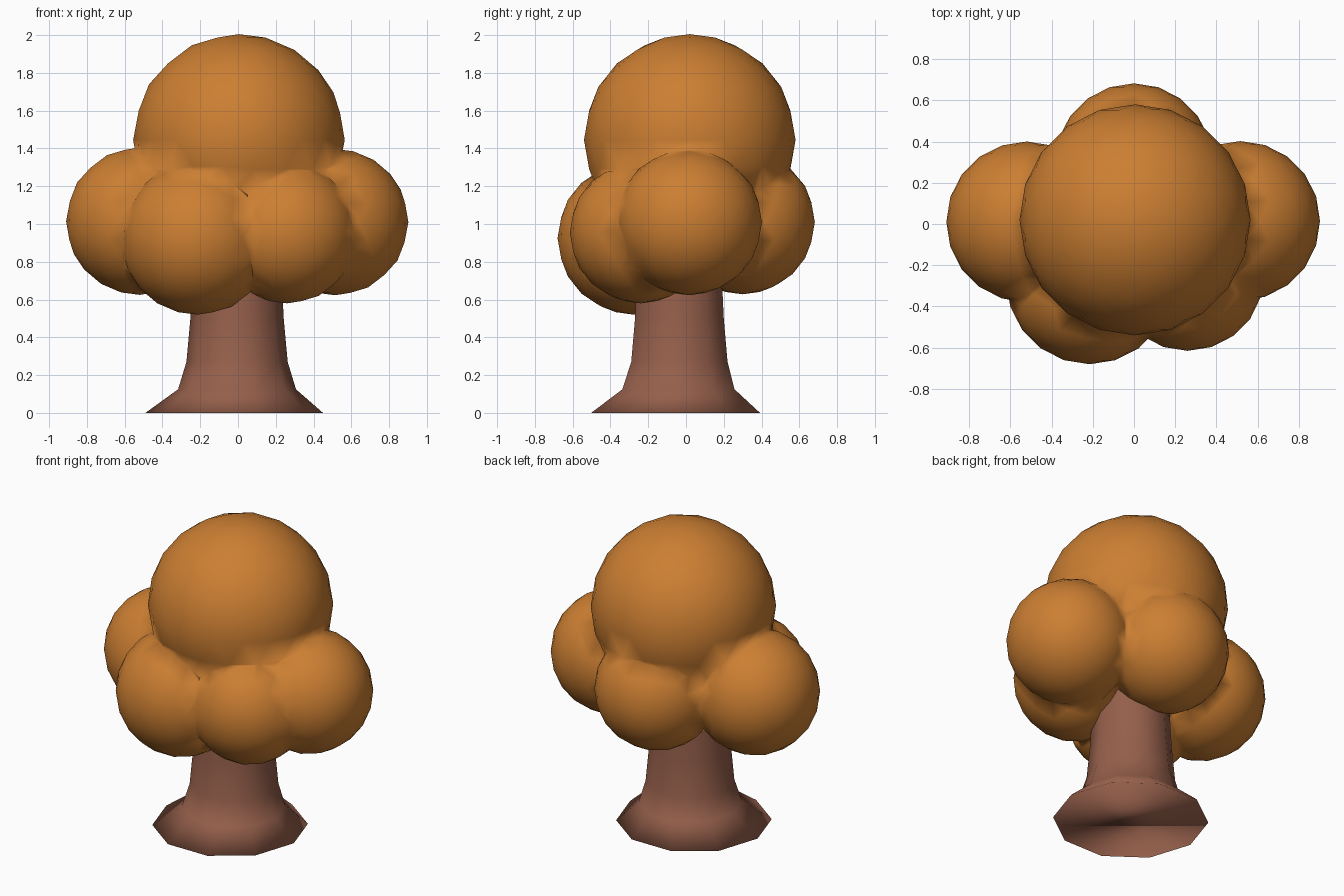
import bpy, bmesh, math
from mathutils import Vector

if "Cube" in bpy.data.objects:
    bpy.data.objects.remove(bpy.data.objects["Cube"])


def material(name, color):
    m = bpy.data.materials.new(name)
    m.diffuse_color = (*color, 1)
    m.use_nodes = True
    m.node_tree.nodes["Principled BSDF"].inputs["Base Color"].default_value = m.diffuse_color
    return m


leaf_mat = material("autumn_orange", (0.60, 0.21, 0.032))
bark_mat = material("bark_brown", (0.30, 0.115, 0.07))


def puff(name, center, radius):
    bpy.ops.mesh.primitive_ico_sphere_add(subdivisions=3, radius=radius, location=center)
    ob = bpy.context.object
    ob.name = name
    ob.data.materials.append(leaf_mat)
    return ob


# Foliage: one large crown with five smaller puffs around it
crown = puff("foliage", (0.005, 0.02, 1.445), 0.56)
puffs = [
    ("left_puff", (-0.52, 0.01, 1.015), 0.39),
    ("right_puff", (0.515, 0.015, 1.01), 0.387),
    ("front_left_puff", (-0.215, -0.275, 0.925), 0.405),
    ("front_right_puff", (0.26, -0.24, 0.955), 0.375),
    ("back_puff", (0.0, 0.30, 1.01), 0.382),
]
for name, center, radius in puffs:
    part = puff(name, center, radius)
    mod = crown.modifiers.new(name, 'BOOLEAN')
    mod.operation, mod.solver, mod.object = 'UNION', 'EXACT', part
    bpy.context.view_layer.objects.active = crown
    bpy.ops.object.modifier_apply(modifier=mod.name)
    bpy.data.objects.remove(part)

# Soften the seams between puffs
bm = bmesh.new()
bm.from_mesh(crown.data)
bmesh.ops.remove_doubles(bm, verts=bm.verts, dist=0.025)
for f in bm.faces:
    f.smooth = True
bm.to_mesh(crown.data)
bm.free()

# Trunk: flared rings, each given as centre x, centre y, radius, height
rings = [(-0.02, -0.055, 0.47, 0.0), (-0.005, -0.04, 0.312, 0.125),
         (-0.005, -0.035, 0.268, 0.27), (-0.005, -0.035, 0.247, 0.5),
         (-0.005, -0.035, 0.235, 0.75), (0.0, -0.02, 0.23, 1.0)]
SIDES = 10
bm = bmesh.new()
loops = []
for cx, cy, r, z in rings:
    loops.append([bm.verts.new(Vector((cx + r * math.cos(a), cy + r * math.sin(a), z)))
                  for a in (math.tau * i / SIDES for i in range(SIDES))])
for low, high in zip(loops, loops[1:]):
    for i in range(SIDES):
        j = (i + 1) % SIDES
        bm.faces.new((low[i], low[j], high[j], high[i]))
bm.faces.new(loops[0][::-1])
bm.faces.new(loops[-1])
for f in bm.faces:
    f.smooth = True
mesh = bpy.data.meshes.new("trunk")
bm.to_mesh(mesh)
bm.free()
mesh.materials.append(bark_mat)
bpy.context.collection.objects.link(bpy.data.objects.new("trunk", mesh))
